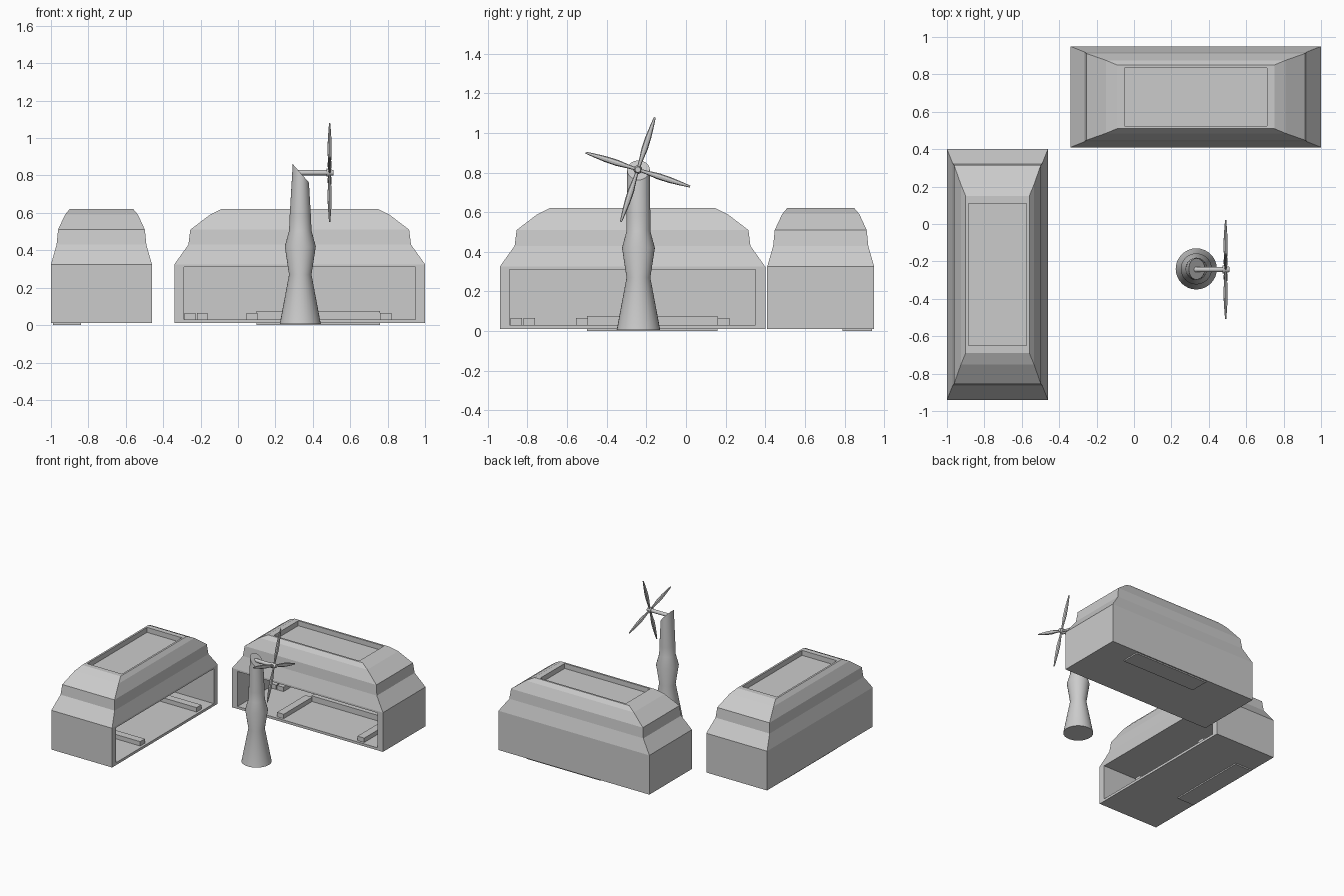
import bpy, bmesh, math
from mathutils import Matrix, Vector

old = bpy.data.objects.get("Cube")
if old:
    bpy.data.objects.remove(old)

grey = bpy.data.materials.new("plain_grey")
grey.use_nodes = True
grey.diffuse_color = (0.6, 0.6, 0.6, 1)
grey.node_tree.nodes["Principled BSDF"].inputs["Base Color"].default_value = (0.6, 0.6, 0.6, 1)


def make_mesh(bm, name):
    bmesh.ops.recalc_face_normals(bm, faces=bm.faces)
    mesh = bpy.data.meshes.new(name)
    bm.to_mesh(mesh)
    bm.free()
    mesh.materials.append(grey)
    return mesh


def place(mesh, name, loc=(0, 0, 0), turn=0.0, smooth=False):
    ob = bpy.data.objects.new(name, mesh)
    bpy.context.collection.objects.link(ob)
    ob.location = loc
    ob.rotation_euler.z = turn
    if smooth:
        bpy.ops.object.select_all(action='DESELECT')
        ob.select_set(True)
        bpy.context.view_layer.objects.active = ob
        bpy.ops.object.shade_smooth_by_angle(angle=math.radians(25))
    return ob


def add_box(bm, lo, hi):
    lo, hi = Vector(lo), Vector(hi)
    bmesh.ops.create_cube(bm, size=1, matrix=Matrix.Translation((lo + hi) / 2)
                          @ Matrix.Diagonal((*(hi - lo), 1)))


def loft(bm, rings):
    """Skin rings of points and close both ends; returns side faces and last cap."""
    loops = [[bm.verts.new(p) for p in ring] for ring in rings]
    sides = []
    for a, b in zip(loops, loops[1:]):
        for i in range(len(a)):
            j = (i + 1) % len(a)
            sides.append(bm.faces.new((a[i], a[j], b[j], b[i])))
    bm.faces.new(loops[0][::-1])
    return sides, bm.faces.new(loops[-1])


def sink(bm, face, place_vert, depth):
    """Inset a face, move its corners, then push it in to make a recess."""
    bmesh.ops.inset_individual(bm, faces=[face], thickness=0.005)
    for v in face.verts:
        place_vert(v)
    inner = bmesh.ops.extrude_discrete_faces(bm, faces=[face])["faces"][0]
    bmesh.ops.translate(bm, verts=inner.verts, vec=depth)


# Building shell: stepped hipped block with open front and sunken roof panel
def shell_mesh():
    bm = bmesh.new()
    levels = [(0.67, 0.27, 0.01), (0.67, 0.27, 0.325), (0.595, 0.24, 0.43),
              (0.585, 0.232, 0.51), (0.48, 0.195, 0.59), (0.42, 0.17, 0.62)]
    rings = [[(-x, -y, z), (x, -y, z), (x, y, z), (-x, y, z)] for x, y, z in levels]
    sides, roof = loft(bm, rings)
    bmesh.ops.recalc_face_normals(bm, faces=bm.faces)

    def door_corner(v):
        v.co.x = math.copysign(0.62, v.co.x)
        v.co.z = 0.03 if v.co.z < 0.16 else 0.31

    def panel_corner(v):
        v.co.x = math.copysign(0.38, v.co.x)
        v.co.y = math.copysign(0.155, v.co.y)

    sink(bm, sides[0], door_corner, (0, 0.515, 0))
    sink(bm, roof, panel_corner, (0, 0, -0.04))
    return make_mesh(bm, "building_shell")


# Low furniture inside, and the thin plate under the floor
def box_mesh(name, boxes):
    bm = bmesh.new()
    for lo, hi in boxes:
        add_box(bm, lo, hi)
    return make_mesh(bm, name)


parts = {
    "shell": shell_mesh(),
    "side_bars": box_mesh("side_bars", [((x, -0.25, 0.028), (x + 0.06, 0.11, 0.065))
                                        for x in (-0.285, 0.43)]),
    "back_bench": box_mesh("back_bench", [((-0.23, 0.11, 0.028), (0.43, 0.247, 0.075))]),
    "small_blocks": box_mesh("small_blocks", [((x, 0.13, 0.028), (x + 0.057, 0.22, 0.065))
                                              for x in (-0.615, -0.55)]),
    "floor_plate": box_mesh("floor_plate", [((-0.23, 0.11, 0), (0.43, 0.26, 0.012))]),
}
for label, loc, turn in (("back_building", (0.33, 0.68, 0), 0),
                         ("side_building", (-0.73, -0.27, 0), math.pi / 2)):
    for part, mesh in parts.items():
        place(mesh, label + "_" + part, loc, turn)

# Windmill tower: waisted round column with a slanted top
bm = bmesh.new()
N = 32
profile = [(0.11, 0.11, 0.005), (0.06, 0.06, 0.27), (0.083, 0.083, 0.42),
           (0.06, 0.06, 0.505), (0.057, 0.06, 0.58), (0.038, 0.056, 0.9)]
rings = [[(rx * math.cos(2 * math.pi * i / N), ry * math.sin(2 * math.pi * i / N), z)
          for i in range(N)] for rx, ry, z in profile]
loft(bm, rings)
cut = bmesh.ops.bisect_plane(bm, geom=bm.verts[:] + bm.edges[:] + bm.faces[:],
                             plane_co=(0, 0, 0.815), plane_no=(0.75, 0, 0.66),
                             clear_outer=True)
bmesh.ops.holes_fill(bm, edges=[e for e in bm.edges if e.is_boundary])
place(make_mesh(bm, "tower"), "windmill_tower", (0.333, -0.24, 0), smooth=True)

# Axle and hub, both along x
TO_X = Matrix.Rotation(math.pi / 2, 4, 'Y')
HUB = Vector((0.49, -0.243, 0.815))
for name, x0, x1, r0, r1 in (("windmill_axle", 0.32, 0.48, 0.014, 0.014),
                             ("windmill_hub", 0.472, 0.51, 0.022, 0.014)):
    bm = bmesh.new()
    bmesh.ops.create_cone(bm, cap_ends=True, segments=16, radius1=r0, radius2=r1, depth=x1 - x0,
                          matrix=Matrix.Translation(((x0 + x1) / 2, HUB.y, HUB.z)) @ TO_X)
    place(make_mesh(bm, name), name, smooth=True)

# Four slim blades, widest near the middle
bm = bmesh.new()
stations = [(0, 0.007), (0.05, 0.01), (0.11, 0.016), (0.17, 0.015), (0.23, 0.01), (0.277, 0.005)]
rings = [[(0.7 * w * math.cos(a * math.pi / 4), w * math.sin(a * math.pi / 4), d)
          for a in range(8)] for d, w in stations]
loft(bm, rings)
blade = make_mesh(bm, "blade")
for i in range(4):
    ob = place(blade, "windmill_blade_%d" % (i + 1), HUB, smooth=True)
    ob.rotation_euler = (math.radians(-18 + 90 * i), 0, 0)
